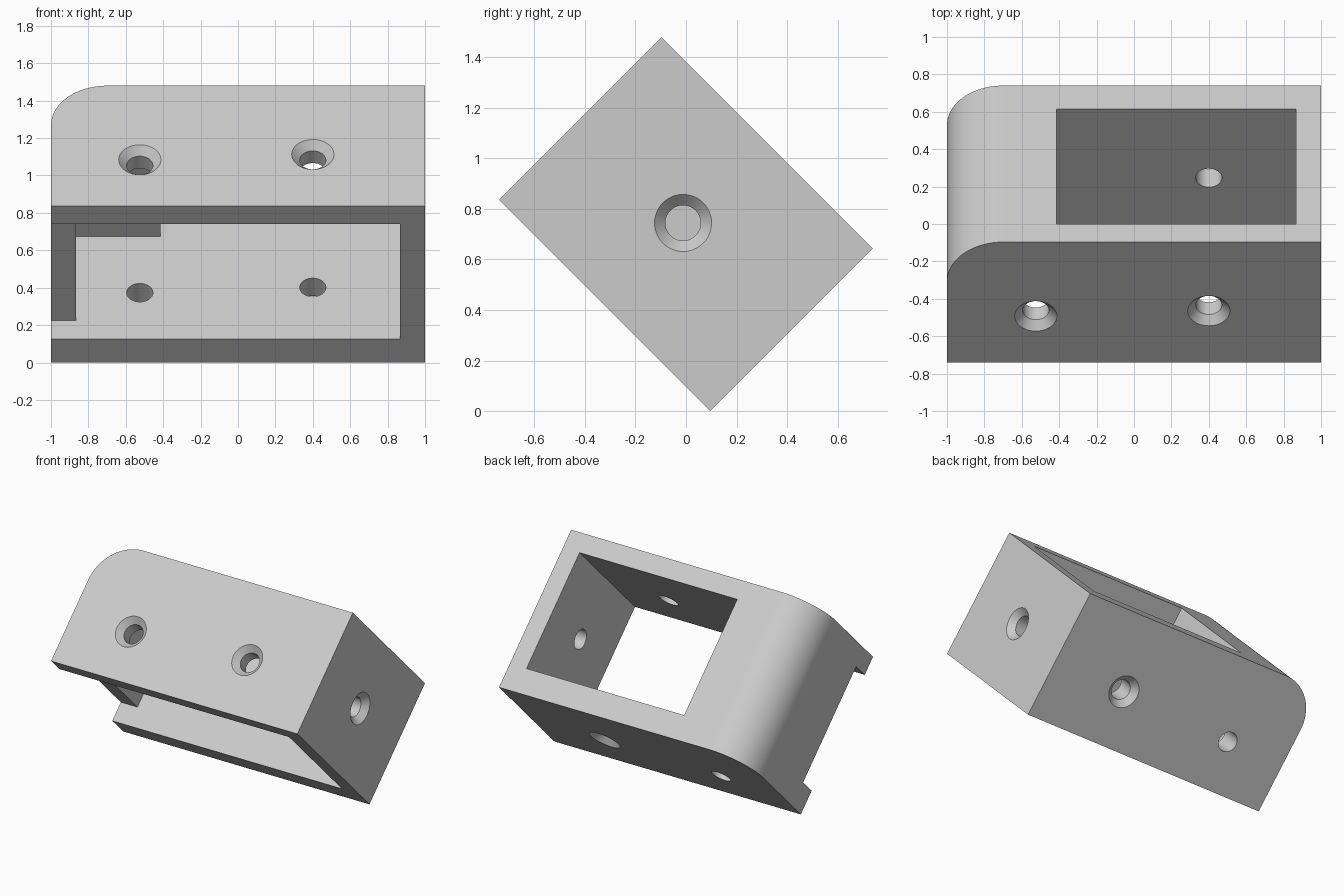
import bpy, bmesh, math
from mathutils import Matrix, Vector

if "Cube" in bpy.data.objects:
    bpy.data.objects.remove(bpy.data.objects["Cube"], do_unlink=True)

# Local frame: x = length, y = width across the plates, z = height above the open side
WIDTH, HEIGHT = 1.183, 0.91
WALL, THICK_WALL = 0.135, 0.178
RIM, BORE = 0.113, 0.07


def finish(name, bm):
    bmesh.ops.recalc_face_normals(bm, faces=bm.faces)
    mesh = bpy.data.meshes.new(name)
    bm.to_mesh(mesh)
    bm.free()
    obj = bpy.data.objects.new(name, mesh)
    bpy.context.collection.objects.link(obj)
    return obj


def prism(name, outline, y0, y1):
    """Extrude an x-z outline from y0 to y1."""
    bm = bmesh.new()
    face = bm.faces.new([bm.verts.new((x, y0, z)) for x, z in outline])
    ext = bmesh.ops.extrude_face_region(bm, geom=[face])
    moved = [v for v in ext["geom"] if isinstance(v, bmesh.types.BMVert)]
    bmesh.ops.translate(bm, verts=moved, vec=(0, y1 - y0, 0))
    return finish(name, bm)


def drill(name, position, direction, countersunk=True):
    """Screw hole cutter that starts outside the surface and runs inward."""
    sink = RIM - BORE
    profile = [(BORE, -0.03), (BORE, 0.3)]
    if countersunk:
        profile = [(RIM + 0.03, -0.03), (BORE, sink), (BORE, 0.3)]
    bm = bmesh.new()
    sides = 48
    rings = [[bm.verts.new((r * math.cos(math.tau * i / sides),
                            r * math.sin(math.tau * i / sides), d))
              for i in range(sides)] for r, d in profile]
    for a, b in zip(rings, rings[1:]):
        for i in range(sides):
            j = (i + 1) % sides
            bm.faces.new((a[i], a[j], b[j], b[i]))
    bm.faces.new(rings[0])
    bm.faces.new(rings[-1])
    turn = Vector(direction).to_track_quat('Z', 'Y').to_matrix().to_4x4()
    bm.transform(Matrix.Translation(position) @ turn)
    return finish(name, bm)


# Outer block with one rounded long edge
R = 0.3
outline = [(-1, 0), (1, 0), (1, HEIGHT)]
for i in range(33):
    a = math.pi / 2 * (1 + i / 32)
    outline.append((-1 + R + R * math.cos(a), HEIGHT - R + R * math.sin(a)))
body = prism("bracket_body", outline, 0, WIDTH)

# Hollow: open underside, end slot and window in the upper plate
inner, window = 1 - WALL, -0.415
cavity = [(-1.1, -0.1), (inner, -0.1), (inner, 1.1), (window, 1.1),
          (window, HEIGHT - WALL), (-inner, HEIGHT - WALL),
          (-inner, 0.14), (-1.1, 0.14)]
cutters = [prism("cavity_cutter", cavity, WALL, WIDTH - THICK_WALL)]

# Screw holes through both side plates and the closed end
for x, z, both in ((-0.525, 0.35, False), (0.4, 0.39, True)):
    cutters.append(drill("near_hole_cutter", (x, 0, z), (0, 1, 0)))
    cutters.append(drill("far_hole_cutter", (x, WIDTH, z), (0, -1, 0), both))
cutters.append(drill("end_hole_cutter", (1, 0.58, 0.45), (-1, 0, 0)))

for cutter in cutters:
    cutter.hide_render = True
    mod = body.modifiers.new(cutter.name, 'BOOLEAN')
    mod.operation = 'DIFFERENCE'
    mod.solver = 'EXACT'
    mod.object = cutter

bpy.ops.object.select_all(action='DESELECT')
body.select_set(True)
bpy.context.view_layer.objects.active = body
for mod in list(body.modifiers):
    bpy.ops.object.modifier_apply(modifier=mod.name)
for cutter in cutters:
    bpy.data.objects.remove(cutter, do_unlink=True)

# Tip the bracket onto its long edge, centred over the ground
body.data.transform(Matrix.Rotation(-math.pi / 4, 4, 'X'))
half = (WIDTH + HEIGHT) * math.sqrt(0.5) / 2
body.data.transform(Matrix.Translation((0, -half, WIDTH * math.sqrt(0.5))))

# Plain grey finish
grey = bpy.data.materials.new("light_grey")
grey.use_nodes = True
colour = (0.6, 0.6, 0.6, 1)
grey.diffuse_color = colour
grey.node_tree.nodes["Principled BSDF"].inputs["Base Color"].default_value = colour
body.data.materials.clear()
body.data.materials.append(grey)
for poly in body.data.polygons:
    poly.material_index = 0
bpy.ops.object.shade_smooth_by_angle(angle=math.radians(30))
